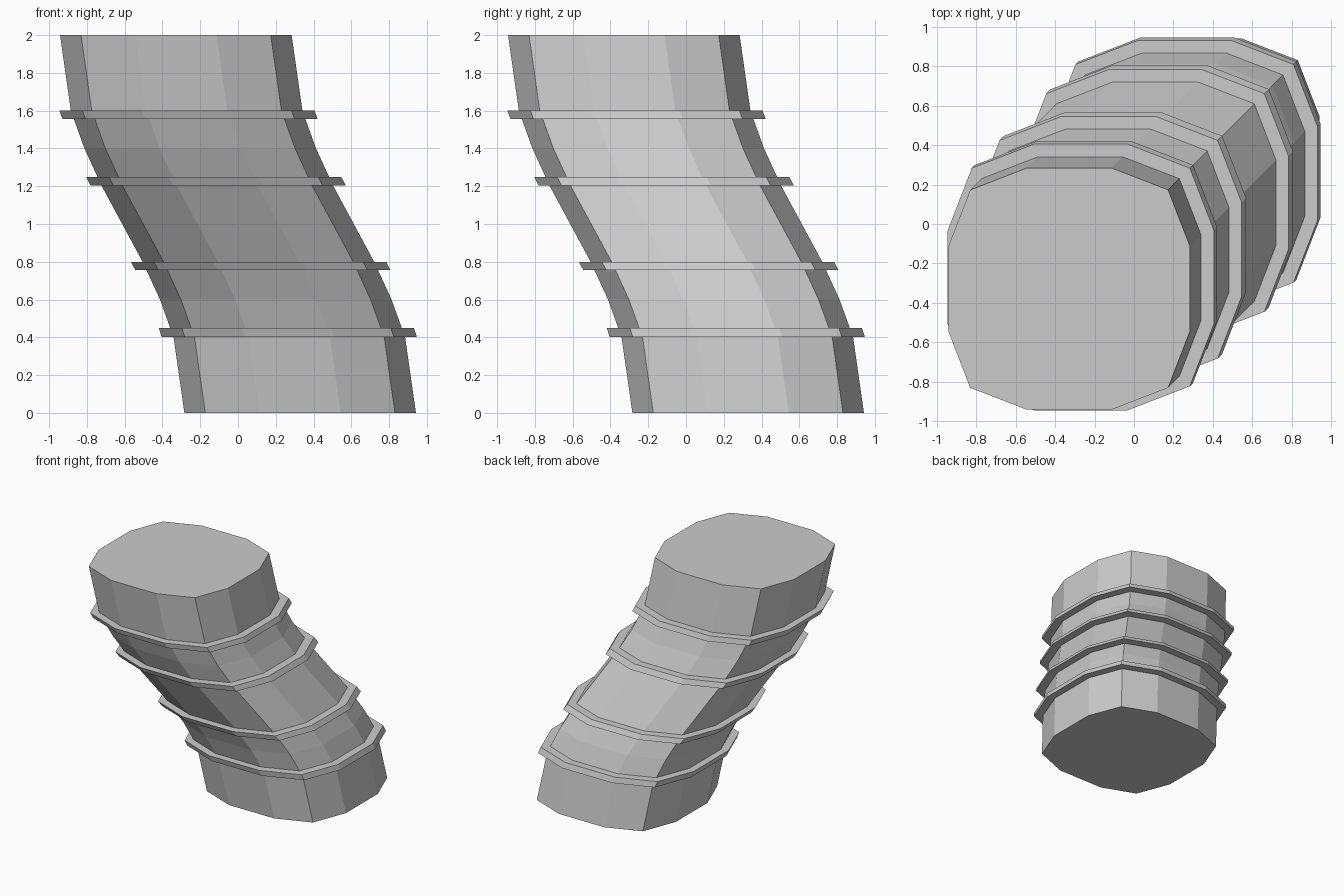
import bpy
import bmesh

if "Cube" in bpy.data.objects:
    bpy.data.objects.remove(bpy.data.objects["Cube"])

# Quarter of the 12-sided cross-section, completed by mirroring
QUARTER = [(0.613, 0.215), (0.502, 0.502), (0.215, 0.613)]
SECTION = (QUARTER
           + [(-x, y) for x, y in reversed(QUARTER)]
           + [(-x, -y) for x, y in QUARTER]
           + [(x, -y) for x, y in reversed(QUARTER)])


def loft(name, stations, scale=1.0):
    """Skin horizontal sections along (z, offset) stations; lean is equal in x and y."""
    bm = bmesh.new()
    rings = [[bm.verts.new((x * scale + c, y * scale + c, z)) for x, y in SECTION]
             for z, c in stations]
    n = len(SECTION)
    for lower, upper in zip(rings, rings[1:]):
        for i in range(n):
            j = (i + 1) % n
            bm.faces.new((lower[i], lower[j], upper[j], upper[i]))
    bm.faces.new(rings[0][::-1])
    bm.faces.new(rings[-1])
    bmesh.ops.recalc_face_normals(bm, faces=bm.faces)
    mesh = bpy.data.meshes.new(name)
    bm.to_mesh(mesh)
    bm.free()
    obj = bpy.data.objects.new(name, mesh)
    bpy.context.collection.objects.link(obj)
    return obj


# S-bent pipe body: the upper half is the lower half turned about z = 1
half = [(0.0, 0.329), (0.4, 0.272), (0.6, 0.2), (0.8, 0.108)]
loft("pipe_body", half + [(2 - z, -c) for z, c in reversed(half)])

# Four thin collars following the lean of the pipe
collars = [
    [(0.402, 0.271), (0.45, 0.256)],
    [(0.757, 0.131), (0.8, 0.108)],
    [(1.205, -0.106), (1.25, -0.117 - 0.012)],
    [(1.556, -0.254), (1.6, -0.270)],
]
for k, stations in enumerate(collars, 1):
    loft(f"pipe_collar_{k}", stations, 1.102)
